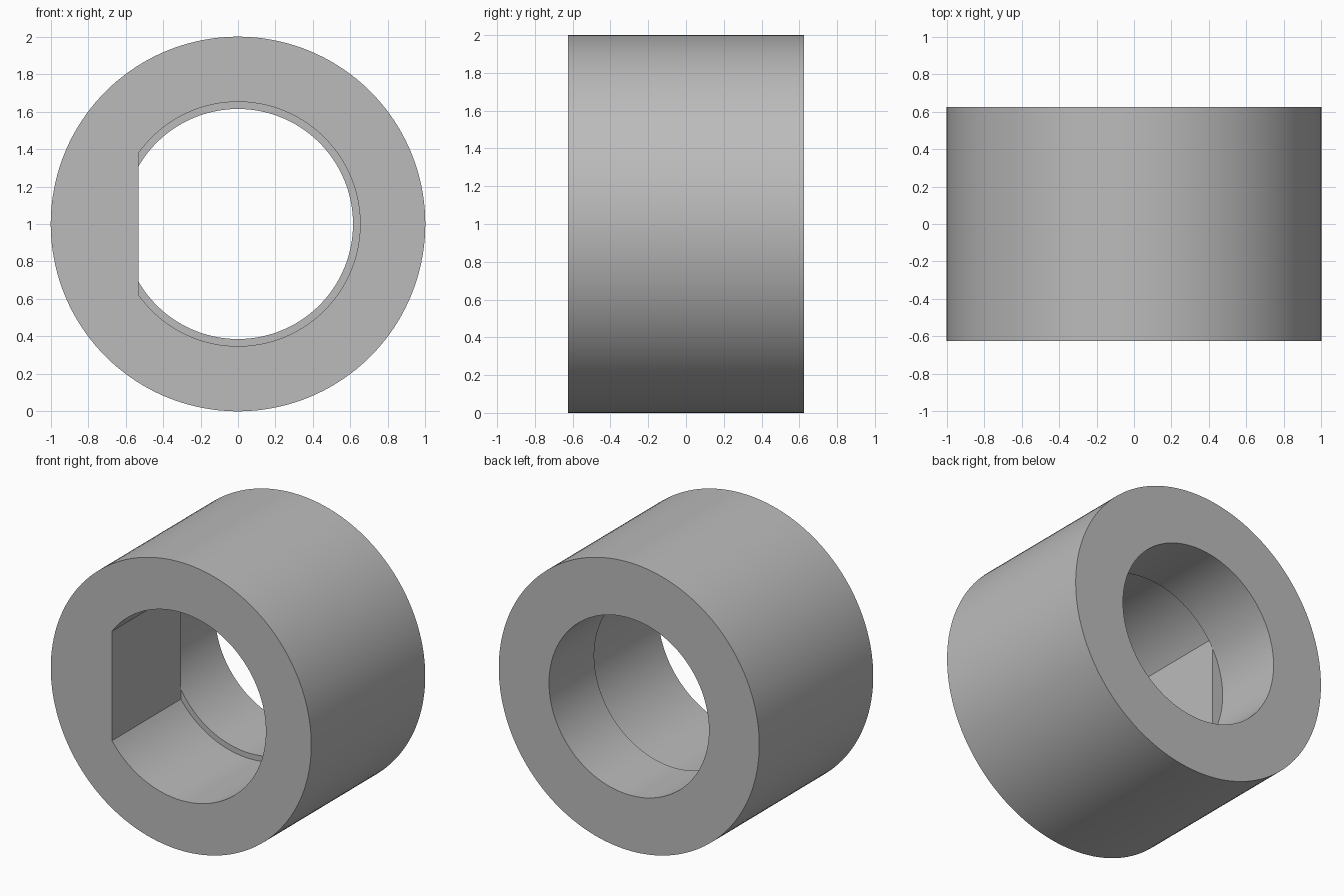
import bpy, bmesh
from math import acos, cos, sin, pi, radians

cube = bpy.data.objects.get("Cube")
if cube:
    bpy.data.objects.remove(cube, do_unlink=True)

OUTER, KEYED, ROUND = 1.0, 0.652, 0.614   # radii
FLAT = 0.53                               # distance of the key flat from the axis
HALF, LEDGE = 0.625, 0.13                 # half length, depth of the bore step

# Shared angles, with exact breaks where each bore radius meets the flat
a = pi - acos(FLAT / KEYED)
b = pi - acos(FLAT / ROUND)
angles = []
for start, end, steps in ((-a, a, 120), (a, b, 3), (b, 2 * pi - b, 24), (2 * pi - b, 2 * pi - a, 3)):
    angles += [start + (end - start) * i / steps for i in range(steps)]


def circle(radius):
    return lambda t: radius


def keyed_bore(t):
    return min(KEYED, -FLAT / cos(t)) if cos(t) < -0.5 else KEYED


bm = bmesh.new()


def ring(radius, y):
    return [bm.verts.new((radius(t) * cos(t), y, 1 + radius(t) * sin(t))) for t in angles]


# Walk the section: outer wall, back face, round bore, step, keyed bore, front face
rings = [ring(circle(OUTER), -HALF), ring(circle(OUTER), HALF),
         ring(circle(ROUND), HALF), ring(circle(ROUND), LEDGE),
         ring(keyed_bore, LEDGE), ring(keyed_bore, -HALF)]
for r, s in zip(rings, rings[1:] + rings[:1]):
    for i in range(len(angles)):
        j = (i + 1) % len(angles)
        bm.faces.new((r[i], s[i], s[j], r[j]))
bmesh.ops.remove_doubles(bm, verts=bm.verts, dist=0.00001)
bmesh.ops.recalc_face_normals(bm, faces=bm.faces)

mesh = bpy.data.meshes.new("keyed_collar")
bm.to_mesh(mesh)
bm.free()
collar = bpy.data.objects.new("keyed_collar", mesh)
bpy.context.collection.objects.link(collar)

# Plain grey
grey = bpy.data.materials.new("plain_grey")
grey.use_nodes = True
colour = (0.5, 0.5, 0.5, 1)
grey.diffuse_color = colour
grey.node_tree.nodes["Principled BSDF"].inputs["Base Color"].default_value = colour
mesh.materials.append(grey)

bpy.context.view_layer.objects.active = collar
collar.select_set(True)
bpy.ops.object.shade_smooth_by_angle(angle=radians(30))
